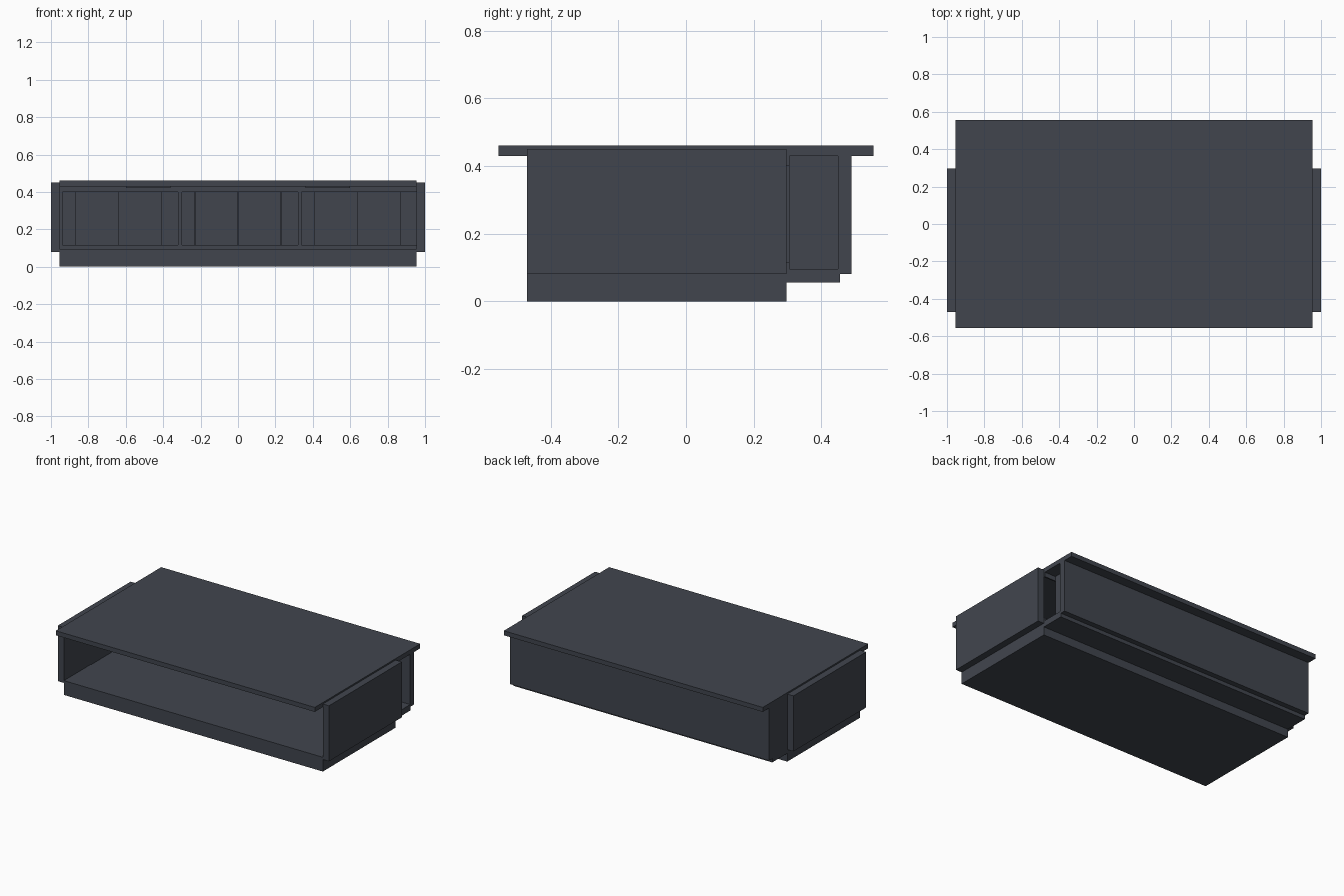
import bpy

if "Cube" in bpy.data.objects:
    bpy.data.objects.remove(bpy.data.objects["Cube"])

# one flat colour
mat = bpy.data.materials.new("dark slate")
mat.diffuse_color = (0.053, 0.06, 0.076, 1)
mat.use_nodes = True
mat.node_tree.nodes["Principled BSDF"].inputs["Base Color"].default_value = mat.diffuse_color


def box(name, x0, x1, y0, y1, z0, z1):
    """Box part given by its limits on each axis."""
    bpy.ops.mesh.primitive_cube_add(
        size=1, location=((x0 + x1) / 2, (y0 + y1) / 2, (z0 + z1) / 2))
    ob = bpy.context.object
    ob.name = name
    ob.scale = (x1 - x0, y1 - y0, z1 - z0)
    bpy.ops.object.transform_apply(location=False, rotation=False, scale=True)
    ob.data.materials.append(mat)
    return ob


W = 0.955          # half width of the body
F, M, B = -0.47, 0.297, 0.49   # front, middle wall, back

# top slab, plinth and floor
box("table_top", -W, W, -0.555, 0.555, 0.43, 0.46)
box("plinth", -W, W, F, M, 0, 0.08)
box("front_floor_board", -W, W, F, -0.19, 0.08, 0.095)
box("main_floor", -W, W, -0.19, M, 0.08, 0.092)

# side panels and small plates under the top
for side, s in (("left", -1), ("right", 1)):
    xs = sorted((s * W, s * 1.0))
    box(side + "_side_panel", *xs, F, M, 0.08, 0.45)
    xs = sorted((s * 0.36, s * 0.60))
    box(side + "_top_plate", *xs, -0.44, -0.30, 0.422, 0.43)

# rear compartment: stepped floor, back panel, closed left end, open right end
box("rear_plinth", -W, W, M, 0.455, 0.055, 0.08)
box("rear_floor", -W, W, M, 0.45, 0.08, 0.095)
box("back_panel", -W, W, 0.45, B, 0.08, 0.43)
box("rear_end_wall", -W, -0.938, M, 0.45, 0.095, 0.43)

# middle wall with three openings
box("middle_wall_top_rail", -0.938, W, M, 0.306, 0.40, 0.43)
box("middle_wall_bottom_rail", -0.938, W, M, 0.306, 0.095, 0.115)
for i, x in enumerate((-0.31, 0.33)):
    box(f"middle_wall_post_{i + 1}", x - 0.01, x + 0.01, M, 0.306, 0.115, 0.40)

# thin dividers in the rear compartment, three behind each opening
for i in (-1, 0, 1):
    for j in (-1, 0, 1):
        x = 0.64 * i + 0.23 * j
        box(f"divider_{3 * i + j + 5}", x - 0.002, x + 0.002, 0.306, 0.45, 0.095, 0.43)
